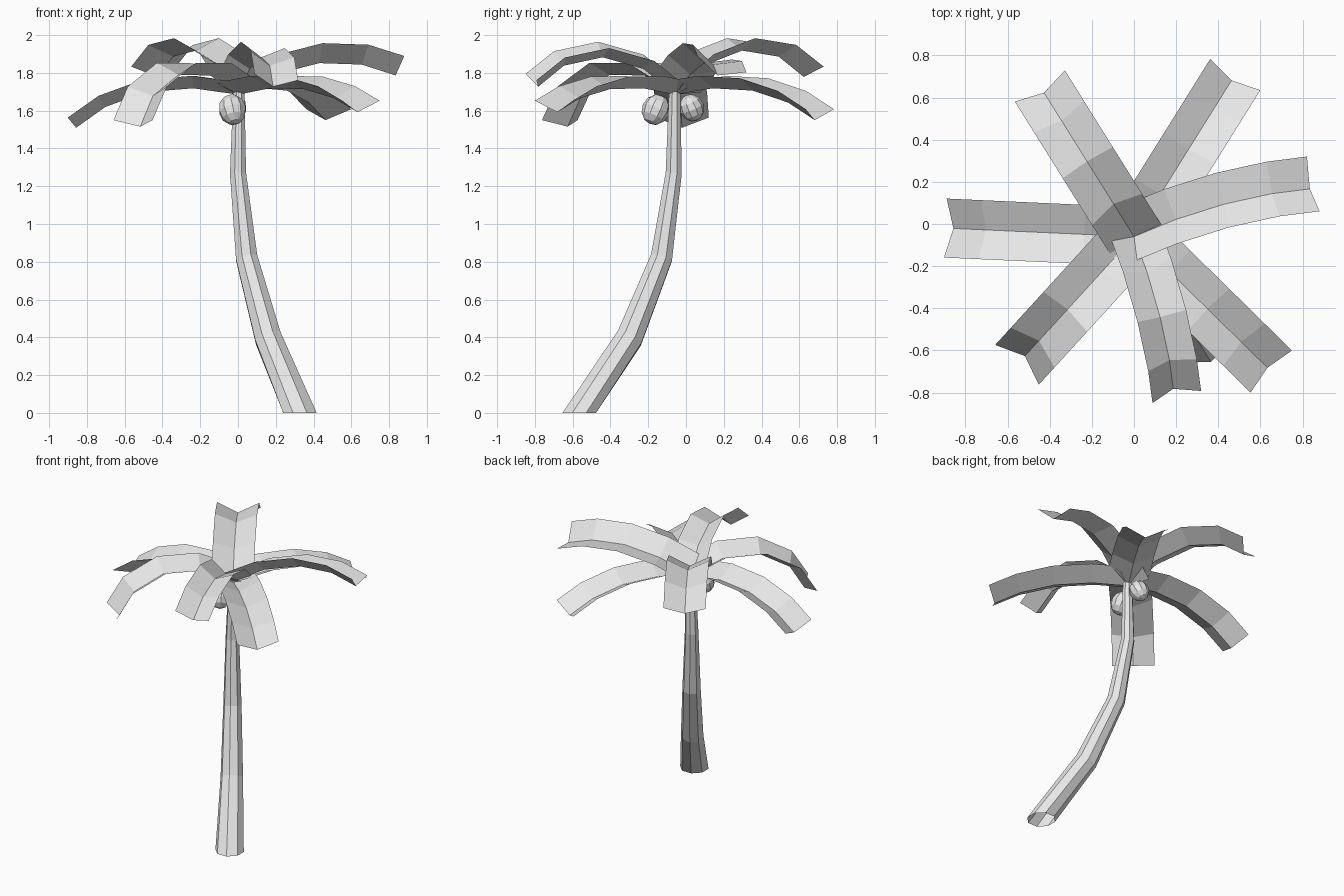
import bpy, bmesh, math
from mathutils import Vector, Matrix

cube = bpy.data.objects.get("Cube")
if cube:
    bpy.data.objects.remove(cube, do_unlink=True)

GREY = (0.8, 0.8, 0.8, 1)
mat = bpy.data.materials.new("light_grey")
mat.use_nodes = True
mat.diffuse_color = GREY
mat.node_tree.nodes["Principled BSDF"].inputs["Base Color"].default_value = GREY

HUB = Vector((0, -0.06, 1.685))


def finish(name, bm):
    mesh = bpy.data.meshes.new(name)
    bm.to_mesh(mesh)
    bm.free()
    mesh.materials.append(mat)
    obj = bpy.data.objects.new(name, mesh)
    bpy.context.collection.objects.link(obj)
    return obj


def loft(bm, rows, closed=False):
    """Skin rows of points with quads."""
    rows = [[bm.verts.new(p) for p in row] for row in rows]
    for a, b in zip(rows, rows[1:]):
        n = len(a)
        for i in range(n if closed else n - 1):
            j = (i + 1) % n
            bm.faces.new((a[i], a[j], b[j], b[i]))


# Trunk: leaning, tapered eight-sided tube, open at the ends
def make_trunk():
    path = [(0.328, -0.565, 0, 0.096), (0.16, -0.30, 0.395, 0.076),
            (0.046, -0.13, 0.82, 0.062), (0.0, -0.065, 1.27, 0.046),
            (0.005, -0.06, 1.71, 0.032)]
    centres = [Vector(p[:3]) for p in path]
    rows = []
    for i, c in enumerate(centres):
        up = Vector((0, 0, 1))
        if i:
            up = centres[min(i + 1, len(path) - 1)] - centres[i - 1]
        turn = Vector((0, 0, 1)).rotation_difference(up.normalized())
        ring = [math.tau * (k + 0.5) / 8 for k in range(8)]
        rows.append([c + turn @ Vector((math.cos(a), math.sin(a), 0)) * path[i][3]
                     for a in ring])
    bm = bmesh.new()
    loft(bm, rows, closed=True)
    finish("trunk", bm)


# Frond: V-folded strip that arches outwards from the hub
def make_frond(name, azimuth, start, bend, roll=0, width=0.14, scale=1):
    slopes = [start - bend * t for t in (0, 0.9, 2, 3.1)]
    lengths = [0.24, 0.25, 0.23, 0.19]
    spine = [Vector((0, 0, 0))]
    for s, d in zip(slopes, lengths):
        a = math.radians(s)
        spine.append(spine[-1] + Vector((math.cos(a), 0, math.sin(a))) * d * scale)
    place = (Matrix.Translation(HUB) @ Matrix.Rotation(math.radians(azimuth), 4, "Z")
             @ Matrix.Rotation(math.radians(roll), 4, "X"))
    rows = []
    for i, p in enumerate(spine):
        t = spine[min(i + 1, 4)] - spine[max(i - 1, 0)]
        lift = Vector((-t.z, 0, t.x)).normalized() * 0.066
        side = Vector((0, width, 0))
        rows.append([place @ q for q in (p + lift + side, p, p + lift - side)])
    bm = bmesh.new()
    loft(bm, rows)
    finish(name, bm)


# Coconut: faceted, slightly long ball
def make_coconut(name, centre, radius, tilt):
    bm = bmesh.new()
    bmesh.ops.create_uvsphere(bm, u_segments=10, v_segments=6, radius=radius)
    bm.transform(Matrix.Translation(centre) @ Matrix.Rotation(tilt, 4, "X")
                 @ Matrix.Rotation(tilt / 2, 4, "Y") @ Matrix.Diagonal((1, 1, 1.12, 1)))
    finish(name, bm)


make_trunk()
make_frond("frond_back_left", 58, 8, 12)
make_frond("frond_left", 13, 28, 15, roll=-18)
make_frond("frond_front_left", -44.5, 8, 10)
make_frond("frond_front", -76, 38, 25, roll=-8, width=0.12, scale=0.93)
make_frond("frond_front_right", 227.6, 25, 27)
make_frond("frond_right", 177.4, 8, 14)
make_frond("frond_back_right", 122, 40, 24)
make_coconut("coconut_front", (-0.03, -0.16, 1.605), 0.074, -0.4)
make_coconut("coconut_back", (-0.02, 0.03, 1.615), 0.066, 0.4)
